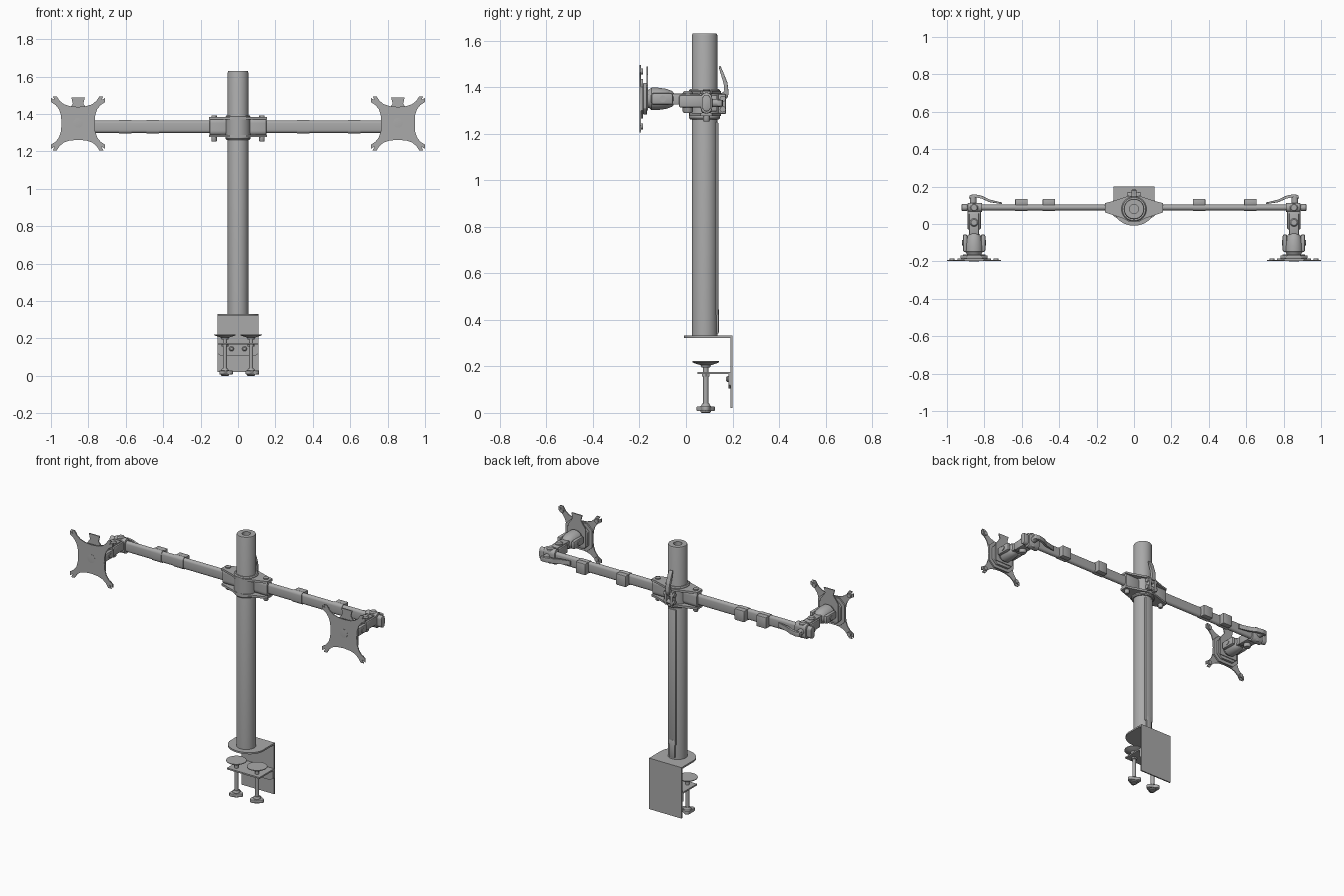
import bpy, bmesh, math

grey = bpy.data.materials.new("satin grey")
grey.diffuse_color = (0.4, 0.4, 0.4, 1)


def place(axis, u, v, t):
    # u, v lie in the profile plane, t runs along the axis
    return {"X": (t, u, v), "Y": (u, t, v), "Z": (u, v, t)}[axis]


def finish(name, bm):
    bmesh.ops.remove_doubles(bm, verts=bm.verts, dist=1e-5)
    bmesh.ops.recalc_face_normals(bm, faces=bm.faces)
    me = bpy.data.meshes.new(name)
    bm.to_mesh(me)
    bm.free()
    me.materials.append(grey)
    ob = bpy.data.objects.new(name, me)
    bpy.context.collection.objects.link(ob)
    return ob


def prism(name, pts, axis, lo, hi, bevel=0):
    bm = bmesh.new()
    a = [bm.verts.new(place(axis, u, v, lo)) for u, v in pts]
    b = [bm.verts.new(place(axis, u, v, hi)) for u, v in pts]
    bm.faces.new(a)
    bm.faces.new(b[::-1])
    for i in range(len(pts)):
        j = (i + 1) % len(pts)
        bm.faces.new((a[i], a[j], b[j], b[i]))
    if bevel:
        bmesh.ops.bevel(bm, geom=bm.edges[:], offset=bevel, segments=2,
                        profile=0.5, affect="EDGES")
    return finish(name, bm)


def box(name, x0, x1, y0, y1, z0, z1, bevel=0):
    return prism(name, [(x0, y0), (x1, y0), (x1, y1), (x0, y1)], "Z", z0, z1, bevel)


def lathe(name, profile, axis, cu, cv, n=32):
    # profile: (radius, position along axis), closed at both ends
    prof = [(0, profile[0][1])] + profile + [(0, profile[-1][1])]
    bm = bmesh.new()
    rings = []
    for r, t in prof:
        if r == 0:
            rings.append([bm.verts.new(place(axis, cu, cv, t))] * n)
        else:
            rings.append([bm.verts.new(place(axis, cu + r * math.cos(k * math.tau / n),
                                             cv + r * math.sin(k * math.tau / n), t))
                          for k in range(n)])
    for p, q in zip(rings, rings[1:]):
        for k in range(n):
            m = (k + 1) % n
            face = list(dict.fromkeys((p[k], p[m], q[m], q[k])))
            if len(face) > 2:
                bm.faces.new(face)
    return finish(name, bm)


def rod(name, r, lo, hi, axis, cu, cv, n=20):
    return lathe(name, [(r, lo), (r, hi)], axis, cu, cv, n)


def stadium(cu, cv, w, h, n=8):
    # upright slot outline, w wide and h tall
    r, d = w / 2, h / 2 - w / 2
    top = [(cu + r * math.cos(math.pi * k / n), cv + d + r * math.sin(math.pi * k / n))
           for k in range(n + 1)]
    return top + [(2 * cu - u, 2 * cv - v) for u, v in top]


PY = 0.08    # pole centre in y
AZ = 1.332   # arm height
AY = 0.088   # arm centre in y
HX, HZ = 0.855, 1.35  # mounting head centre

# pole with recessed cap, cable channel on the back
lathe("pole", [(0.055, 0.33), (0.055, 1.622), (0.052, 1.63), (0.024, 1.63),
               (0.024, 1.60)], "Z", 0, PY, 48)
box("cable_channel", -0.026, 0.026, 0.12, 0.139, 0.42, 1.25, 0.004)
box("cable_channel_foot", -0.02, 0.02, 0.12, 0.141, 0.34, 0.45, 0.006)

# desk clamp bracket: rounded top plate and back plate
arc = [(0.11 * math.cos(a), 0.085 + 0.094 * math.sin(a))
       for a in (math.pi + math.pi * k / 20 for k in range(21))]
prism("clamp_top_plate", arc + [(0.11, 0.2), (-0.11, 0.2)], "Z", 0.322, 0.332)
box("clamp_back_plate", -0.11, 0.11, 0.192, 0.2, 0.02, 0.332)

# adjustable shelf with flange bolted to the back plate
box("clamp_shelf", -0.11, 0.11, 0.05, 0.192, 0.167, 0.176)
prism("shelf_flange", [(-0.11, 0.17), (0.11, 0.17), (0.11, 0.12), (0.09, 0.105),
                       (-0.09, 0.105), (-0.11, 0.12)], "Y", 0.182, 0.192)
for s in (1, -1):
    lathe("flange_bolt", [(0.013, 0.192), (0.013, 0.178), (0.008, 0.172)], "Y",
          s * 0.035, 0.145, 16)
    # clamp screws: rod, nut, pressure pad, lobed knob
    x = s * 0.07
    rod("clamp_screw", 0.011, 0.02, 0.205, "Z", x, 0.085)
    rod("screw_nut", 0.018, 0.157, 0.167, "Z", x, 0.085, 6)
    lathe("pressure_pad", [(0.018, 0.195), (0.022, 0.205), (0.05, 0.214), (0.057, 0.218),
                           (0.057, 0.222)], "Z", x, 0.085)
    lobes = [(x + (0.034 + 0.009 * math.cos(3 * a)) * math.cos(a),
              0.085 + (0.034 + 0.009 * math.cos(3 * a)) * math.sin(a))
             for a in (math.tau * k / 36 for k in range(36))]
    prism("screw_knob", lobes, "Z", 0.008, 0.028, 0.003)
    lathe("knob_hub", [(0.018, 0.0), (0.022, 0.004), (0.022, 0.028), (0.015, 0.04)],
          "Z", x, 0.085, 20)

# sliding collar: sleeve, upper and lower flange plates
lathe("collar_sleeve", [(0.062, 1.262), (0.067, 1.268), (0.067, 1.386), (0.062, 1.392)],
      "Z", 0, PY, 40)
half = [(0.155, 0.062), (0.155, 0.112), (0.12, 0.12), (0.06, 0.14), (0.03, 0.15)]
front = [(0.03, 0.014), (0.06, 0.03), (0.12, 0.05)]
right = front + half
outline = right + [(-u, v) for u, v in right[::-1]]
for z in (1.276, 1.37):
    prism("collar_flange", outline, "Z", z, z + 0.013)

# collar rear clamp, bolts and quick lever
for s in (1, -1):
    box("collar_ear", s * 0.01, s * 0.028, 0.13, 0.172, 1.285, 1.37, 0.004)
for z in (1.305, 1.35):
    rod("ear_bolt", 0.013, -0.036, 0.036, "X", 0.158, z, 16)
prism("collar_lever", [(0.15, 1.352), (0.178, 1.352), (0.184, 1.375), (0.178, 1.42),
                       (0.16, 1.465), (0.148, 1.492), (0.14, 1.488), (0.15, 1.455),
                       (0.165, 1.415), (0.168, 1.38), (0.15, 1.375)],
      "X", -0.013, 0.013, 0.003)

# mounting plate outline: four notched claws with curved-in sides
q = [(0.088, 0), (0.092, 0.045), (0.102, 0.075), (0.12, 0.098), (0.145, 0.114),
     (0.145, 0.136), (0.124, 0.124)]
q = q + [(v, u) for u, v in q[-2:0:-1]]
claws = []
for k in range(4):
    c, s = round(math.cos(k * math.pi / 2)), round(math.sin(k * math.pi / 2))
    claws += [(u * c - v * s, u * s + v * c) for u, v in q]

for s in (1, -1):
    X = s * HX
    # arm tube and its socket in the collar
    prism("arm_tube", stadium(AY, AZ, 0.03, 0.066), "X", s * 0.05, s * 0.9)
    prism("arm_socket", stadium(AY, AZ, 0.05, 0.096), "X", s * 0.05, s * 0.152, 0.004)
    lathe("socket_bolt", [(0.011, 1.252), (0.015, 1.258), (0.015, 1.276), (0.011, 1.28),
                          (0.011, 1.384), (0.015, 1.385), (0.015, 1.391)],
          "Z", s * 0.128, AY, 16)

    # arm end cap, sliding clamp and lever
    prism("arm_end_cap", stadium(AY, AZ, 0.036, 0.072), "X", s * 0.89, s * 0.922, 0.004)
    prism("arm_clamp", stadium(AY, AZ, 0.05, 0.092), "X", s * 0.812, s * 0.89, 0.005)
    rod("clamp_lever_post", 0.018, 0.1, 0.148, "Y", X + s * 0.005, AZ)
    prism("clamp_lever", [(s * u, v) for u, v in (
        (0.882, 0.135), (0.878, 0.155), (0.85, 0.159), (0.81, 0.15), (0.77, 0.128),
        (0.705, 0.115), (0.705, 0.106), (0.775, 0.117), (0.815, 0.138), (0.85, 0.145))],
        "Z", AZ - 0.014, AZ + 0.014, 0.002)

    # swivel link from the clamp forward, with pivot pins
    box("swivel_link", X - 0.036, X + 0.036, -0.03, 0.075, 1.312, 1.366, 0.008)
    box("link_upper_tongue", X - 0.026, X + 0.026, -0.07, 0.06, 1.325, 1.372, 0.006)
    for y in (AY, 0.008):
        lathe("pivot_pin", [(0.018, 1.29), (0.022, 1.296), (0.022, 1.376), (0.016, 1.383)],
              "Z", X, y, 20)

    # tilt joint: bowl with side ears
    lathe("tilt_bowl", [(0.022, -0.05), (0.034, -0.06), (0.043, -0.085), (0.048, -0.12),
                        (0.048, -0.148), (0.04, -0.158), (0.036, -0.172)],
          "Y", X, HZ, 32)
    for e in (1, -1):
        box("tilt_ear", X + e * 0.036, X + e * 0.06, -0.15, -0.055, 1.325, 1.375, 0.01)
    rod("tilt_pin", 0.014, X - 0.064, X + 0.064, "X", -0.1, HZ, 16)

    # release bracket with top tab, backing pad, claw plate, centre bolt
    prism("release_tab", [(X - 0.06, 1.30), (X + 0.06, 1.30), (X + 0.06, 1.41),
                          (X + 0.028, 1.455), (X + 0.036, 1.488), (X - 0.036, 1.488),
                          (X - 0.028, 1.455), (X - 0.06, 1.41)], "Y", -0.17, -0.163)
    pad = [(X + 0.09 * a, HZ + 0.085 * b) for a, b in (
        (1, -.6), (1, .6), (.6, 1), (-.6, 1), (-1, .6), (-1, -.6), (-.6, -1), (.6, -1))]
    prism("backing_pad", [(X + (u - X) * 0.8, HZ + (v - HZ) * 0.8) for u, v in pad],
          "Y", -0.184, -0.168, 0.003)
    prism("backing_plate", pad, "Y", -0.195, -0.184)
    prism("claw_plate", [(X + u, HZ + v) for u, v in claws], "Y", -0.199, -0.193)
    lathe("centre_bolt", [(0.026, -0.195), (0.026, -0.1995), (0.016, -0.2)], "Y", X, HZ + 0.003, 24)
    # raised lips on the claw ends
    for a in (1, -1):
        for b in (1, -1):
            rod("claw_stud", 0.013, -0.195, -0.184, "Y", X + a * 0.118, HZ + b * 0.118, 12)

# cable clips along the arms
for x in (-0.602, -0.455, 0.348, 0.622):
    box("cable_clip", x - 0.033, x + 0.033, 0.1, 0.134, AZ - 0.036, AZ + 0.033, 0.004)
    prism("clip_band", stadium(AY, AZ, 0.036, 0.073), "X", x - 0.033, x + 0.033)

bpy.ops.object.select_all(action="SELECT")
bpy.context.view_layer.objects.active = bpy.context.selected_objects[0]
bpy.ops.object.shade_smooth_by_angle(angle=math.radians(35))
